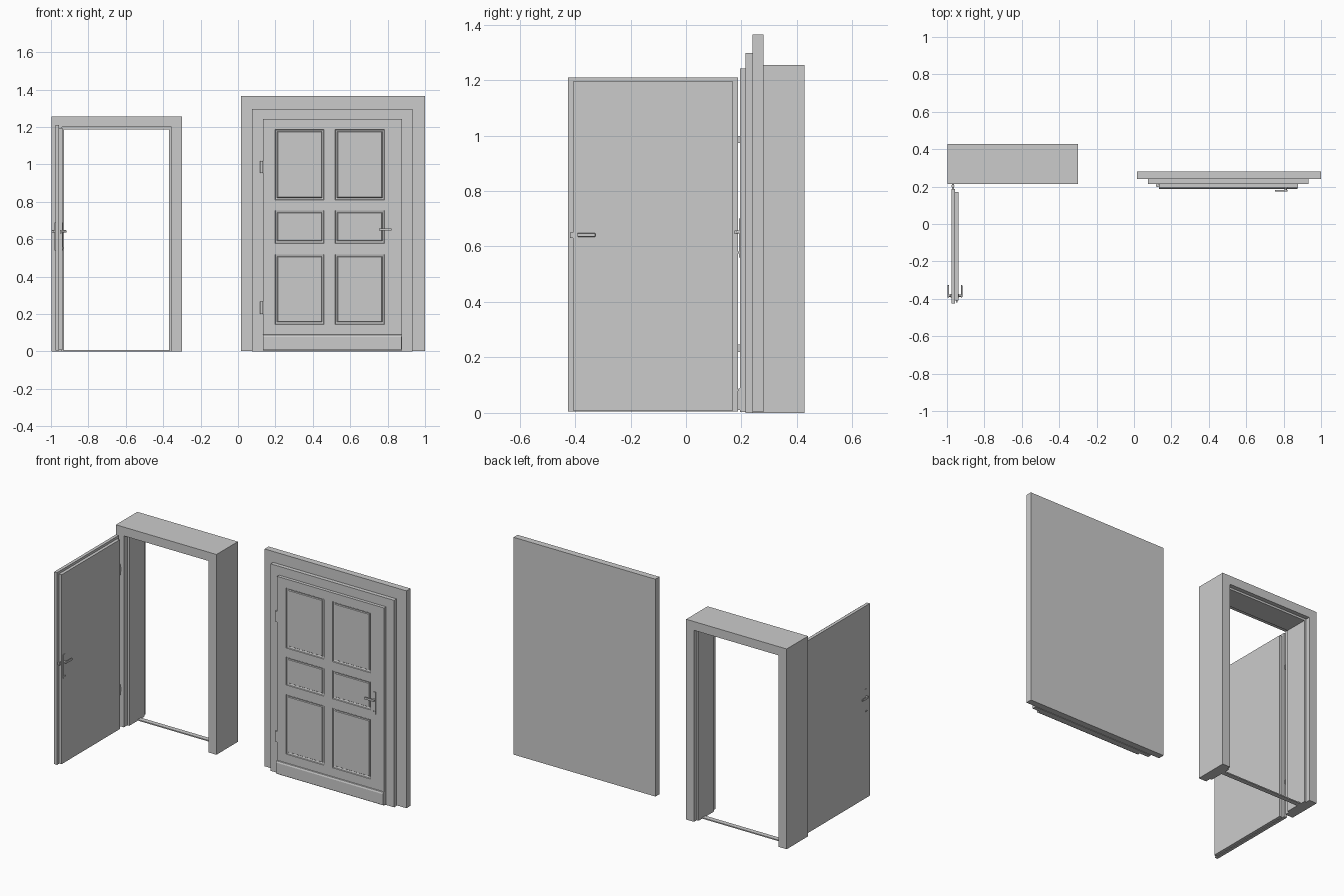
import bpy, bmesh
from mathutils import Matrix, Vector

if "Cube" in bpy.data.objects:
    bpy.data.objects.remove(bpy.data.objects["Cube"])


def finish(name, bm):
    bmesh.ops.recalc_face_normals(bm, faces=bm.faces[:])
    me = bpy.data.meshes.new(name)
    bm.to_mesh(me)
    bm.free()
    ob = bpy.data.objects.new(name, me)
    bpy.context.collection.objects.link(ob)
    return ob


def box(name, x, y, z, bevel=0.0):
    bm = bmesh.new()
    size = [b - a for a, b in (x, y, z)]
    mid = Vector([(a + b) / 2 for a, b in (x, y, z)])
    bmesh.ops.create_cube(bm, size=1, matrix=Matrix.Translation(mid) @ Matrix.Diagonal((*size, 1)))
    ob = finish(name, bm)
    if bevel:
        mod = ob.modifiers.new("Bevel", 'BEVEL')
        mod.width, mod.segments = bevel, 2
    return ob


def prism(name, pts, vec, offset):
    """Extrude a closed outline of 3D points along a vector."""
    bm = bmesh.new()
    vec = Vector(vec)
    a = [bm.verts.new(Vector(p) + Vector(offset)) for p in pts]
    b = [bm.verts.new(v.co + vec) for v in a]
    bm.faces.new(a)
    bm.faces.new(b[::-1])
    for i in range(len(a)):
        j = (i + 1) % len(a)
        bm.faces.new((a[i], a[j], b[j], b[i]))
    return finish(name, bm)


def arch(name, x0, x1, z1, t, y0, y1):
    """Door surround: two jambs and a head of thickness t."""
    pts = [(x0, 0), (x0, z1), (x1, z1), (x1, 0), (x1 - t, 0), (x1 - t, z1 - t), (x0 + t, z1 - t), (x0 + t, 0)]
    return prism(name, [(x, 0, z) for x, z in pts], (0, y1 - y0, 0), (0, y0, 0))


def rod(name, a, b, r):
    bm = bmesh.new()
    a, b = Vector(a), Vector(b)
    rot = (b - a).to_track_quat('Z', 'Y').to_matrix().to_4x4()
    bmesh.ops.create_cone(bm, cap_ends=True, segments=16, radius1=r, radius2=r, depth=(b - a).length,
                          matrix=Matrix.Translation((a + b) / 2) @ rot)
    ob = finish(name, bm)
    for p in ob.data.polygons:
        p.use_smooth = len(p.vertices) == 4
    return ob


def panel_leaf(name, xs, zs, y0, y1):
    """Door leaf with recessed panels in every odd cell of the grid."""
    bm = bmesh.new()
    v = [[bm.verts.new((x, y0, z)) for z in zs] for x in xs]
    panels = []
    for i in range(len(xs) - 1):
        for j in range(len(zs) - 1):
            f = bm.faces.new((v[i][j], v[i + 1][j], v[i + 1][j + 1], v[i][j + 1]))
            if i % 2 and j % 2:
                panels.append(f)
    bm.normal_update()
    rim = [e for e in bm.edges if e.is_boundary]
    for thick, depth in ((0.003, -0.005), (0.013, -0.003), (0.005, 0.005)):
        bmesh.ops.inset_individual(bm, faces=panels, thickness=thick, depth=depth)
    new = bmesh.ops.extrude_edge_only(bm, edges=rim)['geom']
    for g in new:
        if isinstance(g, bmesh.types.BMVert):
            g.co.y = y1
    bmesh.ops.contextual_create(bm, geom=[g for g in new if isinstance(g, bmesh.types.BMEdge)])
    return finish(name, bm)


# Open doorway: surround, inner stop lining and threshold
arch("doorway_surround", -0.997, -0.30, 1.255, 0.055, 0.215, 0.427)
arch("doorway_stop_lining", -0.942, -0.355, 1.20, 0.013, 0.25, 0.40)
box("threshold", (-0.93, -0.368), (0.335, 0.365), (0, 0.007))

# Open leaf: wide overlapping slab and smaller inner slab
box("open_leaf_outer", (-0.977, -0.957), (-0.425, 0.187), (0.005, 1.21))
box("open_leaf_inner", (-0.957, -0.938), (-0.408, 0.17), (0.008, 1.195))
box("latch_bolt", (-0.953, -0.943), (-0.419, -0.407), (0.63, 0.65))

# Handles on both faces of the open leaf
for side, face, tip in (("outer", -0.977, -0.993), ("inner", -0.938, -0.922)):
    out = 0.003 if tip > face else -0.003
    box("plate_" + side, sorted((face, face + out)), (-0.393, -0.375), (0.54, 0.69))
    rod("handle_neck_" + side, (face, -0.384, 0.642), (tip, -0.384, 0.642), 0.006)
    box("handle_lever_" + side, (tip - 0.004, tip + 0.004), (-0.392, -0.327), (0.635, 0.648), 0.002)
    box("key_cylinder_" + side, sorted((face, face + 2 * out)), (-0.391, -0.377), (0.55, 0.556))

# Closed door: backing wall, stepped frame and panelled leaf
box("backing_wall", (0.016, 1.0), (0.24, 0.28), (0.003, 1.365))
box("closed_frame", (0.076, 0.932), (0.215, 0.24), (0, 1.297))
panel_leaf("panelled_leaf", (0.134, 0.198, 0.46, 0.519, 0.783, 0.876),
           (0.004, 0.145, 0.519, 0.578, 0.754, 0.81, 1.187, 1.242), 0.195, 0.215)
prism("weather_board", [(0, 0.195, 0.01), (0, 0.186, 0.01), (0, 0.186, 0.078), (0, 0.19, 0.088), (0, 0.195, 0.09)],
      (0.741, 0, 0), (0.134, 0, 0))

# Closed door handle
box("closed_plate", (0.802, 0.82), (0.191, 0.195), (0.56, 0.70))
rod("closed_handle_neck", (0.811, 0.194, 0.652), (0.811, 0.178, 0.652), 0.006)
box("closed_handle_lever", (0.754, 0.82), (0.174, 0.182), (0.645, 0.658), 0.002)
box("closed_key_cylinder", (0.804, 0.818), (0.188, 0.192), (0.575, 0.582))

# Hinge barrels
for level, z in (("lower", 0.2), ("upper", 0.953)):
    rod("closed_hinge_" + level, (0.126, 0.206, z), (0.126, 0.206, z + 0.066), 0.009)
    rod("open_hinge_" + level, (-0.968, 0.203, z), (-0.968, 0.203, z + 0.066), 0.008)
    box("hinge_wing_" + level, (-0.973, -0.963), (0.185, 0.217), (z + 0.02, z + 0.046))
